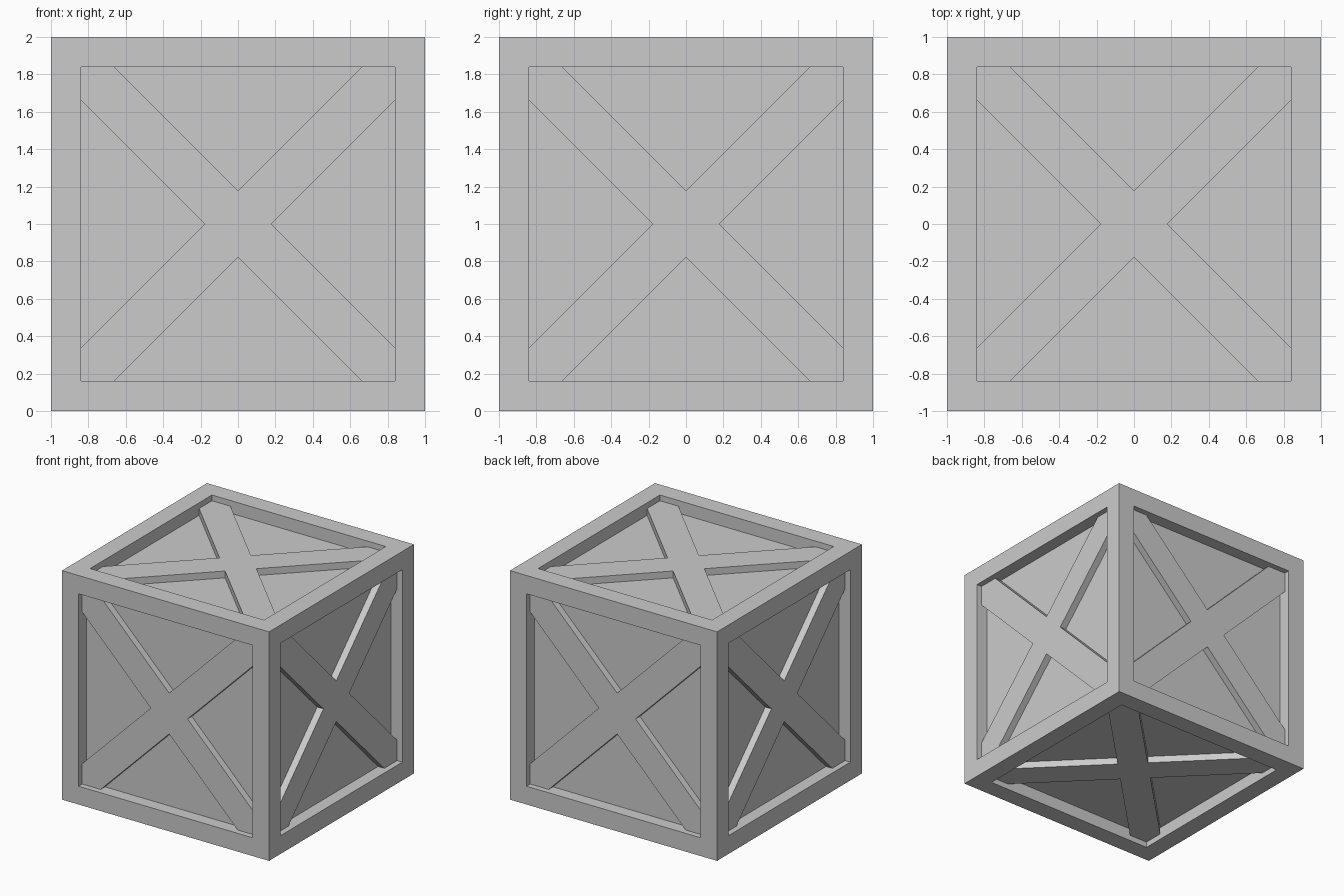
import bpy, bmesh
from mathutils import Matrix, Vector
from math import radians

if "Cube" in bpy.data.objects:
    bpy.data.objects.remove(bpy.data.objects["Cube"])

FRAME = 0.16      # width of the frame border
PANEL = 0.11      # depth of the panels below the frame
BRACE = 0.05      # depth of the braces below the frame
NOTCH = 0.178     # distance from the centre to the inner corners of the cross


def finish(bm, name):
    bmesh.ops.recalc_face_normals(bm, faces=bm.faces)
    mesh = bpy.data.meshes.new(name)
    bm.to_mesh(mesh)
    bm.free()
    obj = bpy.data.objects.new(name, mesh)
    bpy.context.collection.objects.link(obj)
    obj.location = (0, 0, 1)
    return obj


# Crate body: cube with a recessed panel on each side
bm = bmesh.new()
bmesh.ops.create_cube(bm, size=2)
sides = list(bm.faces)
bmesh.ops.inset_individual(bm, faces=sides, thickness=FRAME, use_even_offset=True)
for f in sides:
    n = f.normal.copy()
    # short vertical walls around each panel
    new = bmesh.ops.extrude_discrete_faces(bm, faces=[f])["faces"][0]
    bmesh.ops.translate(bm, verts=new.verts, vec=-n * PANEL)
bmesh.ops.remove_doubles(bm, verts=bm.verts, dist=1e-5)
finish(bm, "crate_body")


# Crossed braces: one X-shaped outline extruded on each side
def cross_brace(name, rot):
    e = 1 - FRAME + 0.004
    quarter = [(NOTCH, 0), (e, e - NOTCH), (e, e), (e - NOTCH, e)]
    bm = bmesh.new()
    verts = []
    for k in range(4):
        turn = Matrix.Rotation(radians(90 * k), 3, 'Z')
        verts += [bm.verts.new(turn @ Vector((x, y, 1 - BRACE))) for x, y in quarter]
    face = bm.faces.new(verts)
    ext = bmesh.ops.extrude_face_region(bm, geom=[face], use_keep_orig=True)["geom"]
    low = [v for v in ext if isinstance(v, bmesh.types.BMVert)]
    bmesh.ops.translate(bm, verts=low, vec=(0, 0, -(PANEL - BRACE) - 0.005))
    bmesh.ops.transform(bm, matrix=rot, verts=bm.verts)
    finish(bm, name)


for name, angle, axis in [("top", 0, 'X'), ("bottom", 180, 'X'), ("front", 90, 'X'),
                          ("back", -90, 'X'), ("right", 90, 'Y'), ("left", -90, 'Y')]:
    cross_brace(name + "_brace", Matrix.Rotation(radians(angle), 4, axis))
